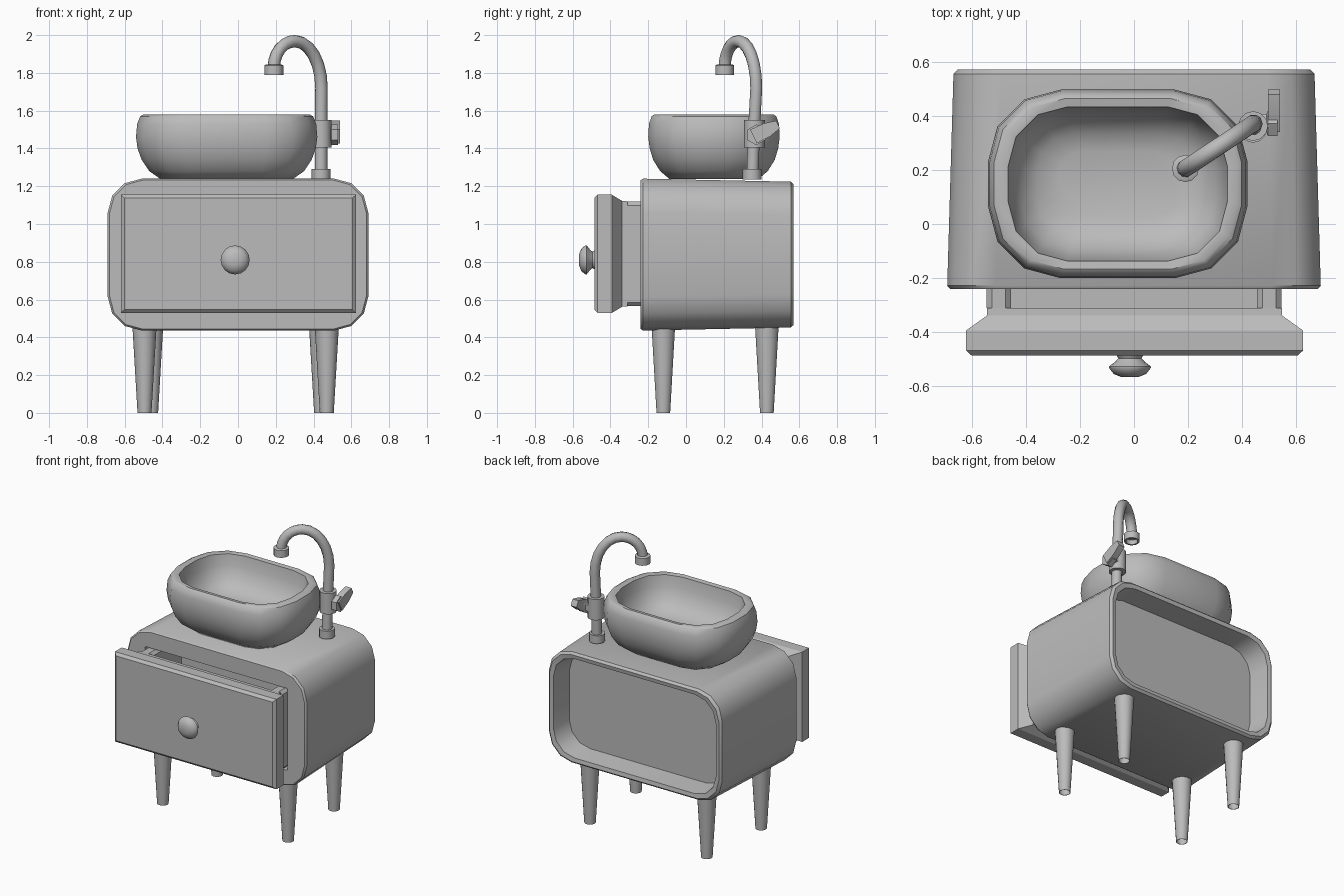
import bpy, bmesh, math
from mathutils import Vector

cube = bpy.data.objects.get("Cube")
if cube:
    bpy.data.objects.remove(cube, do_unlink=True)

GREY = (0.5, 0.5, 0.5, 1)
grey = bpy.data.materials.new("plain grey")
grey.diffuse_color = GREY
grey.use_nodes = True
grey.node_tree.nodes["Principled BSDF"].inputs["Base Color"].default_value = GREY


def finish(obj, angle=38):
    obj.data.materials.clear()
    obj.data.materials.append(grey)
    bpy.ops.object.select_all(action='DESELECT')
    obj.select_set(True)
    bpy.context.view_layer.objects.active = obj
    bpy.ops.object.shade_smooth_by_angle(angle=math.radians(angle))
    return obj


def loft(name, rings, angle=38):
    """Skin a list of equal-length point rings and cap both ends."""
    bm = bmesh.new()
    rows = [[bm.verts.new(p) for p in ring] for ring in rings]
    n = len(rows[0])
    for a, b in zip(rows, rows[1:]):
        for i in range(n):
            j = (i + 1) % n
            bm.faces.new((a[i], a[j], b[j], b[i]))
    bm.faces.new(rows[0])
    bm.faces.new(rows[-1])
    bmesh.ops.recalc_face_normals(bm, faces=bm.faces)
    mesh = bpy.data.meshes.new(name)
    bm.to_mesh(mesh)
    bm.free()
    obj = bpy.data.objects.new(name, mesh)
    bpy.context.collection.objects.link(obj)
    return finish(obj, angle)


def rounded(hw, hh, r, seg=3):
    """Rounded rectangle outline, centred on the origin."""
    pts = []
    for k, (sx, sy) in enumerate(((1, 1), (-1, 1), (-1, -1), (1, -1))):
        for i in range(seg + 1):
            a = math.pi / 2 * (k + i / seg)
            pts.append((sx * (hw - r) + r * math.cos(a), sy * (hh - r) + r * math.sin(a)))
    return pts


def turned(name, profile, base, axis, sides=12):
    """Round part from (radius, distance) pairs along an axis."""
    turn = Vector((0, 0, 1)).rotation_difference(Vector(axis))
    base = Vector(base)
    angles = [2 * math.pi * i / sides for i in range(sides)]
    return loft(name, [[base + turn @ Vector((r * math.cos(a), r * math.sin(a), d))
                        for a in angles] for r, d in profile])


def box(name, low, high, bevel=0):
    bm = bmesh.new()
    bmesh.ops.create_cube(bm, size=1)
    for v in bm.verts:
        v.co = [(l + h) / 2 + c * (h - l) for c, l, h in zip(v.co, low, high)]
    if bevel:
        bmesh.ops.bevel(bm, geom=bm.edges[:], offset=bevel, segments=1, affect='EDGES')
    mesh = bpy.data.meshes.new(name)
    bm.to_mesh(mesh)
    bm.free()
    obj = bpy.data.objects.new(name, mesh)
    bpy.context.collection.objects.link(obj)
    return finish(obj, 20)


# Cabinet: rounded shell, recessed at the back, with a drawer opening in front
MID = 0.838
shell = [(0.42, 0.605, 0.33, 0.16), (0.565, 0.625, 0.345, 0.16), (0.57, 0.652, 0.372, 0.17),
         (0.555, 0.667, 0.386, 0.175), (-0.228, 0.69, 0.402, 0.18), (-0.24, 0.68, 0.394, 0.175),
         (-0.24, 0.55, 0.285, 0.01), (0.1, 0.55, 0.285, 0.01)]
loft("cabinet", [[(x, y, MID + z) for x, z in rounded(w, h, r)] for y, w, h, r in shell])

# Drawer front with chamfered edges
panel = [(-0.485, 0.603, 0.295), (-0.468, 0.622, 0.313), (-0.393, 0.622, 0.313),
         (-0.338, 0.545, 0.28), (-0.31, 0.545, 0.278)]
loft("drawer_front", [[(0.002 + sx * w, y, 0.842 + sz * h)
                       for sx, sz in ((1, 1), (-1, 1), (-1, -1), (1, -1))]
                      for y, w, h in panel], 10)

# Drawer box, open at the top
for side, s in (("left", 1), ("right", -1)):
    x0, x1 = sorted((s * 0.455, s * 0.545))
    box(side + "_drawer_side", (x0, -0.33, 0.565), (x1, 0.09, 1.118), 0.02)
box("drawer_bottom", (-0.48, -0.33, 0.565), (0.48, 0.08, 0.62))
box("drawer_back", (-0.48, 0.03, 0.57), (0.48, 0.09, 1.11))

# Drawer knob
turned("drawer_knob", [(0.05, 0), (0.043, 0.012), (0.055, 0.025), (0.077, 0.042),
                       (0.077, 0.048), (0.06, 0.07), (0.03, 0.082)],
       (-0.015, -0.484, 0.81), (0, -1, 0), 16)

# Tapered hollow legs
for name, x, y in (("front_left_leg", 0.47, -0.12), ("front_right_leg", -0.495, -0.12),
                   ("back_left_leg", 0.44, 0.428), ("back_right_leg", -0.46, 0.428)):
    turned(name, [(0.05, 0.3), (0.034, 0), (0.037, 0), (0.064, 0.46)], (x, y, 0), (0, 0, 1), 14)

# Basin: outside from the foot to the rim, then down the inside
bowl = [(1.238, 0.35, 0.235), (1.28, 0.41, 0.285), (1.34, 0.45, 0.322), (1.4, 0.472, 0.34),
        (1.46, 0.48, 0.348), (1.53, 0.474, 0.344), (1.57, 0.458, 0.33), (1.58, 0.44, 0.315),
        (1.575, 0.405, 0.285), (1.5, 0.392, 0.273), (1.42, 0.36, 0.24),
        (1.37, 0.3, 0.185), (1.35, 0.22, 0.12)]
loft("basin", [[(-0.06 + x, 0.148 + y, z) for x, y in rounded(w, d, d * 0.77)]
               for z, w, d in bowl])

# Tap: foot, valve body, bent spout and hollow nozzle
turned("tap_foot", [(0.05, 0), (0.05, 0.055)], (0.44, 0.35, 1.235), (0, 0, 1))
turned("tap_valve", [(0.055, 0), (0.055, 0.145)], (0.44, 0.362, 1.405), (0, 0, 1))
turned("tap_nozzle", [(0.036, 0.03), (0.038, 0), (0.05, 0), (0.05, 0.05), (0.04, 0.055)],
       (0.19, 0.205, 1.79), (0, 0, 1))

foot, tip = Vector((0.442, 0.372)), Vector((0.19, 0.205))
path = [(0.44, 0.352, 1.25), (0.44, 0.36, 1.5)]
for i in range(13):
    a = math.pi * i / 12
    reach, low, rise = (0.56, 1.72, 0.248) if i <= 6 else (0.44, 1.83, 0.138)
    path.append((*foot.lerp(tip, 0.56 - reach * math.cos(a)), low + rise * math.sin(a)))
curve = bpy.data.curves.new("tap_spout", 'CURVE')
curve.dimensions = '3D'
curve.bevel_depth = 0.033
curve.bevel_resolution = 3
curve.use_fill_caps = True
spline = curve.splines.new('POLY')
spline.points.add(len(path) - 1)
for point, co in zip(spline.points, path):
    point.co = (*co, 1)
spout = bpy.data.objects.new("tap_spout", curve)
bpy.context.collection.objects.link(spout)
bpy.context.view_layer.objects.active = spout
spout.select_set(True)
bpy.ops.object.convert(target='MESH')
finish(bpy.context.view_layer.objects.active, 45)

# Tap handle: side stub with a lever
turned("handle_stub", [(0.04, 0), (0.04, 0.05), (0.055, 0.055), (0.055, 0.09)],
       (0.44, 0.372, 1.472), (1, 0, 0), 6)
lever = [(-0.02, 0.04), (0.06, 0.038), (0.125, 0.022)]
along, across = Vector((0, 0.9, 0.44)), Vector((0, -0.44, 0.9))
loft("handle_lever", [[Vector((x, 0.375, 1.472)) + along * d + across * h * s
                       for x, s in ((0.495, -1), (0.54, -1), (0.54, 1), (0.495, 1))]
                      for d, h in lever])
